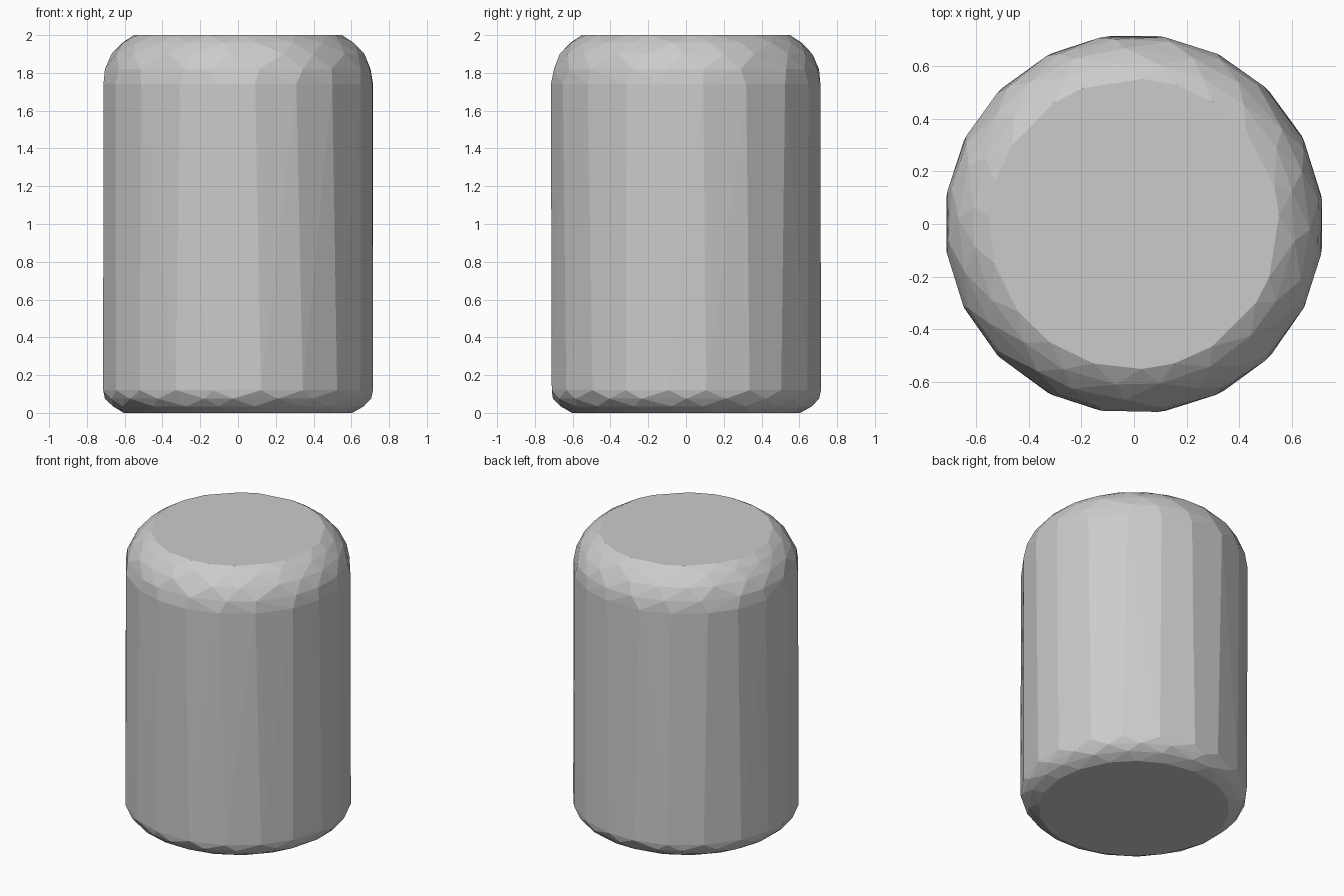
import bpy, bmesh, math, random

if "Cube" in bpy.data.objects:
    bpy.data.objects.remove(bpy.data.objects["Cube"])
random.seed(4)

# Single grey material
grey = bpy.data.materials.new("light_grey")
grey.use_nodes = True
colour = (0.6, 0.6, 0.6, 1)
grey.diffuse_color = colour
grey.node_tree.nodes["Principled BSDF"].inputs["Base Color"].default_value = colour

SIDES = 20
STEP = math.tau / SIDES

# Rings as (radius, height): narrow rounded foot, wider rounded shoulder
foot = [(0.605, 0), (0.67, 0.035), (0.705, 0.075), (0.721, 0.12)]
shoulder = [(0.721, 1.74), (0.708, 1.82), (0.67, 1.9), (0.615, 1.96), (0.553, 2)]


def add_ring(bm, radius, height, offset, wobble):
    for i in range(SIDES):
        a = (i + offset + random.uniform(-wobble, wobble)) * STEP
        bm.verts.new((radius * math.cos(a), radius * math.sin(a), height))


# Chiselled barrel: hull over the slightly irregular rings
bm = bmesh.new()
for rings in (foot, shoulder):
    for k, (radius, height) in enumerate(rings):
        wall = radius > 0.72
        offset = 0.5 if wall or k % 2 else 0
        add_ring(bm, radius, height, offset, 0.1 if wall else 0.2)
result = bmesh.ops.convex_hull(bm, input=bm.verts[:])
loose = [v for v in bm.verts if not v.link_faces]
bmesh.ops.delete(bm, geom=loose, context='VERTS')

# Merge the flat caps and nearly flat facets
bmesh.ops.dissolve_limit(bm, angle_limit=math.radians(1),
                         verts=bm.verts[:], edges=bm.edges[:])
bmesh.ops.recalc_face_normals(bm, faces=bm.faces[:])

mesh = bpy.data.meshes.new("barrel_body")
bm.to_mesh(mesh)
bm.free()
mesh.materials.append(grey)
body = bpy.data.objects.new("barrel_body", mesh)
bpy.context.collection.objects.link(body)
